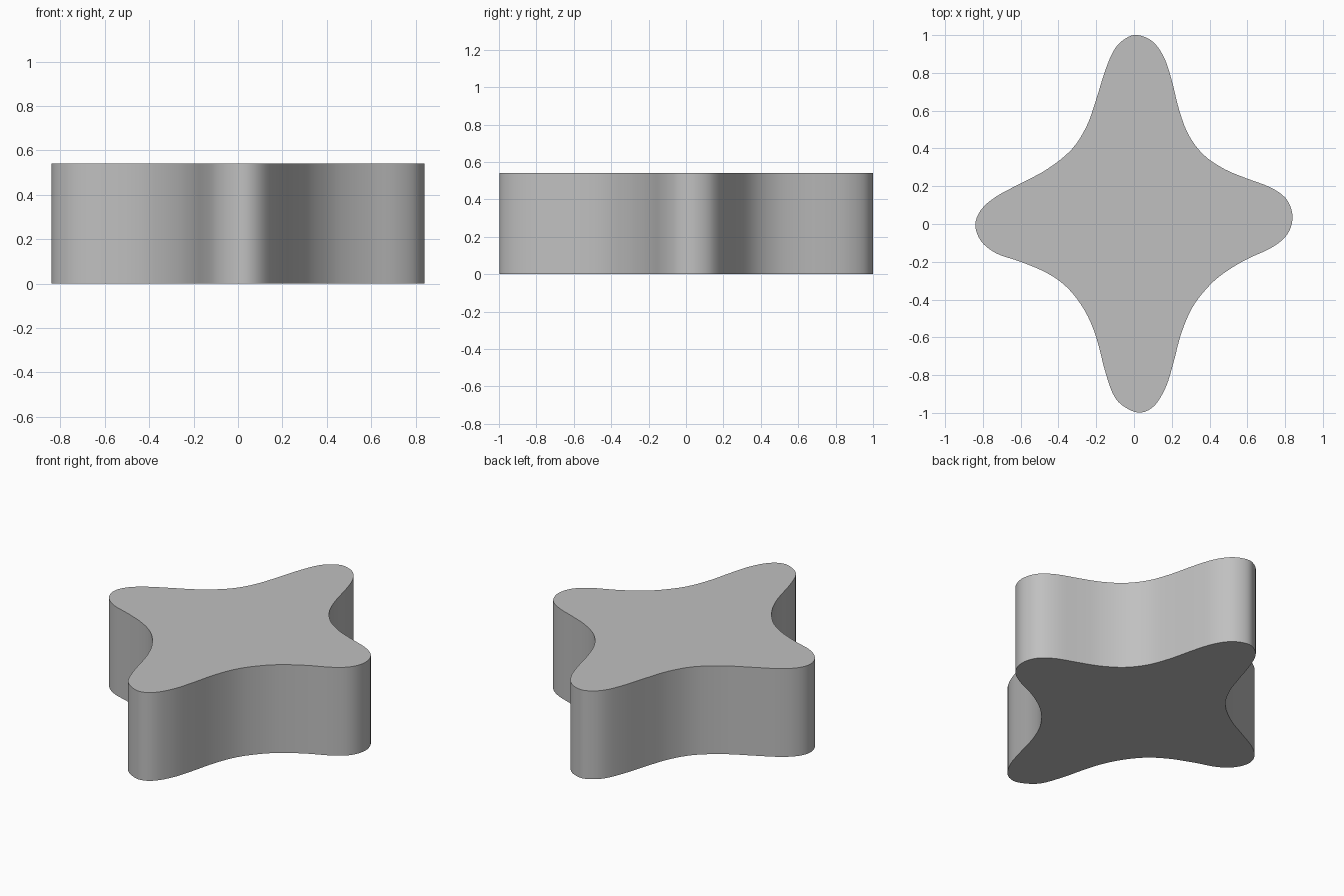
import bpy, bmesh, math
from mathutils import Vector

if "Cube" in bpy.data.objects:
    bpy.data.objects.remove(bpy.data.objects["Cube"])

HEIGHT = 0.54
STEPS = 4

# Four-lobed outline, clockwise from the back tip
OUTLINE = [
    (0.02, 1.0), (0.10, 0.965), (0.16, 0.88), (0.20, 0.76), (0.24, 0.60),
    (0.29, 0.47), (0.37, 0.365), (0.48, 0.29), (0.60, 0.24), (0.72, 0.195),
    (0.80, 0.14), (0.835, 0.07), (0.835, 0.0), (0.80, -0.07), (0.72, -0.13),
    (0.60, -0.185), (0.49, -0.25), (0.40, -0.325), (0.31, -0.44), (0.25, -0.58),
    (0.21, -0.73), (0.17, -0.86), (0.11, -0.96), (0.04, -0.998), (-0.03, -0.98),
    (-0.10, -0.92), (-0.15, -0.79), (-0.20, -0.60), (-0.26, -0.46), (-0.35, -0.34),
    (-0.46, -0.26), (-0.60, -0.20), (-0.73, -0.155), (-0.81, -0.09), (-0.84, -0.005),
    (-0.81, 0.075), (-0.73, 0.145), (-0.60, 0.215), (-0.46, 0.29), (-0.33, 0.395),
    (-0.25, 0.52), (-0.20, 0.66), (-0.15, 0.82), (-0.10, 0.93), (-0.04, 0.985),
]


def smooth_loop(points, steps):
    """Closed Catmull-Rom curve through the points."""
    pts = [Vector(p) for p in points]
    n = len(pts)
    out = []
    for i in range(n):
        a, b, c, d = (pts[(i + k) % n] for k in (-1, 0, 1, 2))
        for s in range(steps):
            t = s / steps
            out.append(0.5 * (2 * b + (c - a) * t + (2 * a - 5 * b + 4 * c - d) * t ** 2
                              + (3 * b - a - 3 * c + d) * t ** 3))
    return out


# Solid block: outline face extruded upward
bm = bmesh.new()
base = bm.faces.new([bm.verts.new((p.x, p.y, 0)) for p in smooth_loop(OUTLINE, STEPS)])
top = bmesh.ops.extrude_face_region(bm, geom=[base], use_keep_orig=True)
bmesh.ops.translate(bm, vec=(0, 0, HEIGHT),
                    verts=[v for v in top["geom"] if isinstance(v, bmesh.types.BMVert)])
bmesh.ops.recalc_face_normals(bm, faces=bm.faces[:])
mesh = bpy.data.meshes.new("star_block")
bm.to_mesh(mesh)
bm.free()

block = bpy.data.objects.new("star_block", mesh)
bpy.context.collection.objects.link(block)

# Plain grey surface
grey = bpy.data.materials.new("grey")
grey.diffuse_color = (0.53, 0.53, 0.53, 1)
grey.use_nodes = True
grey.node_tree.nodes["Principled BSDF"].inputs["Base Color"].default_value = grey.diffuse_color
mesh.materials.append(grey)

# Smooth walls, sharp rims
bpy.context.view_layer.objects.active = block
block.select_set(True)
bpy.ops.object.shade_smooth_by_angle(angle=math.radians(40))
